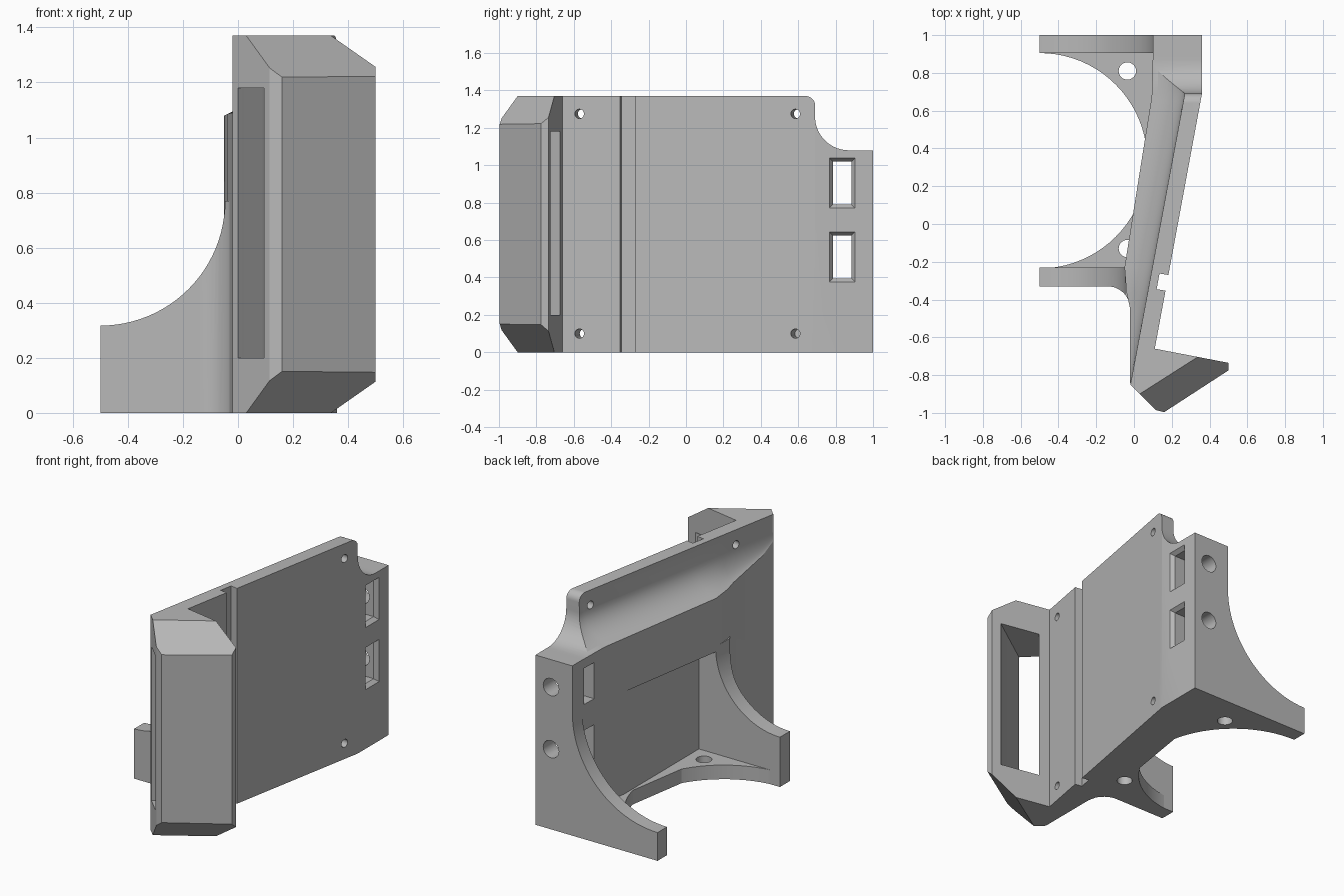
import bpy, bmesh, math
from mathutils import Vector

old = bpy.data.objects.get("Cube")
if old:
    bpy.data.objects.remove(old)

grey = bpy.data.materials.new("matte_grey")
grey.use_nodes = True
grey.diffuse_color = (0.48, 0.48, 0.48, 1)
grey.node_tree.nodes["Principled BSDF"].inputs["Base Color"].default_value = grey.diffuse_color


def finish(name, bm):
    bmesh.ops.recalc_face_normals(bm, faces=bm.faces)
    mesh = bpy.data.meshes.new(name)
    bm.to_mesh(mesh)
    bm.free()
    mesh.materials.append(grey)
    obj = bpy.data.objects.new(name, mesh)
    bpy.context.collection.objects.link(obj)
    return obj


def loft(name, rings):
    """Closed solid through rings of equal length."""
    bm = bmesh.new()
    loops = [[bm.verts.new(p) for p in ring] for ring in rings]
    n = len(loops[0])
    for a, b in zip(loops, loops[1:]):
        for i in range(n):
            j = (i + 1) % n
            bm.faces.new((a[i], a[j], b[j], b[i]))
    bm.faces.new(loops[0])
    bm.faces.new(loops[-1])
    return finish(name, bm)


def prism(name, pts, axis, lo, hi):
    """Extrude a 2D outline along an axis."""
    place = {"x": lambda p, h: (h, p[0], p[1]),
             "y": lambda p, h: (p[0], h, p[1]),
             "z": lambda p, h: (p[0], p[1], h)}[axis]
    return loft(name, [[place(p, h) for p in pts] for h in (lo, hi)])


def arc(cx, cy, r, start, end, n=24):
    angles = [math.radians(start + (end - start) * i / n) for i in range(n + 1)]
    return [(cx + r * math.cos(a), cy + r * math.sin(a)) for a in angles]


def rect(x0, y0, x1, y1):
    return [(x0, y0), (x1, y0), (x1, y1), (x0, y1)]


def circle(cx, cy, r):
    return arc(cx, cy, r, 0, 345, 23)


def cut(obj, cutters):
    for c in cutters:
        c.hide_render = True
        mod = obj.modifiers.new("cut", "BOOLEAN")
        mod.operation, mod.solver, mod.object = "DIFFERENCE", "EXACT", c
    bpy.context.view_layer.update()
    ev = obj.evaluated_get(bpy.context.evaluated_depsgraph_get())
    mesh = bpy.data.meshes.new_from_object(ev)
    obj.modifiers.clear()
    obj.data = mesh


HEIGHT = 1.37


def outer_x(y):
    return min(0.36, 0.11 + 0.185 * (y + 0.66))


def plate_x(y):
    return min(0.27, -0.02 + 0.187 * (y + 0.85))


# Slanted wall: thin at the top, coved out to a thick lower body
def wall_ring(y, low, cove_z):
    xo, xp, top = outer_x(y), plate_x(y), 1.25
    ring = [(xo, y, 0), (xo, y, HEIGHT), (xp + 0.001, y, HEIGHT)]
    end = math.radians(68)
    for i in range(11):
        t = end * i / 10
        fx = (1 - math.cos(t)) / (1 - math.cos(end))
        fz = math.sin(t) / math.sin(end)
        ring.append((xp - (xp - low) * fx, y, top - (top - cove_z) * fz))
    return ring + [(low, y, 0)]


stations = [(-0.845, -0.0205, 1.2), (-0.75, -0.02, 1.15), (-0.45, -0.02, 1.09),
            (-0.36, -0.04, 1.085), (-0.23, -0.05, 1.08), (0.65, 0.09, 1.08),
            (0.69, 0.095, 1.08), (0.9, 0.1, 1.08), (1.0, 0.1, 1.08)]
wall = loft("slanted_wall", [wall_ring(*s) for s in stations])

# Front hook with chamfered ends
hook = prism("front_hook", [(-0.02, -0.85), (0.115, -0.985), (0.16, -0.996), (0.5, -0.775),
                            (0.5, -0.735), (0.11, -0.66)], "z", 0, HEIGHT)
bm = bmesh.new()
bm.from_mesh(hook.data)
for z, dz in ((HEIGHT, 1), (0, -1)):
    bmesh.ops.bisect_plane(bm, geom=bm.verts[:] + bm.edges[:] + bm.faces[:],
                           plane_co=(0.03, -0.9, z), plane_no=Vector((0.538, -0.843, dz)),
                           clear_outer=True)
    bmesh.ops.holes_fill(bm, edges=[e for e in bm.edges if e.is_boundary])
bmesh.ops.recalc_face_normals(bm, faces=bm.faces)
bm.to_mesh(hook.data)
bm.free()

# Arms with concave upper edges
front_arm = prism("front_arm", [(0.0, 0), (-0.5, 0)] + arc(-0.5, 0.77, 0.453, -90, 0)
                  + [(0.0, 0.77)], "y", -0.45, -0.23)
back_arm = prism("back_arm", [(0.15, 0), (-0.5, 0)] + arc(-0.5, 0.78, 0.6, -90, 0)
                 + [(0.1, 1.08), (0.15, 1.08)], "y", 0.905, 1.0)

# Base gusset with round cut-out
gusset = prism("base_gusset", [(-0.5, 1.0)] + arc(-0.5, 0.335, 0.57, 90, -90, 40)
               + [(-0.5, -0.33), (0.08, -0.33), (0.12, 1.0)], "z", 0, 0.09)

# Cutters
slot = prism("slot_cutter", [(-0.053, -0.9), (0.05, -1.0), (0.095, -0.965), (0.44, -0.724),
                             (0.5, -0.66), (0.2, -0.64), (0.18, -0.675), (0.0, -0.87)],
             "z", 0.2, 1.18)
arm_fillet = prism("arm_fillet_cutter", [(-0.6, -0.33)] + arc(-0.14, -0.45, 0.12, 90, 0, 12)
                   + [(-0.02, -0.6), (-0.6, -0.6)], "z", -0.1, 1.2)
corner = prism("corner_cutter", [(1.1, 1.08)] + arc(0.87, 1.26, 0.18, 270, 180, 14)
               + arc(0.64, 1.32, 0.05, 0, 90, 8) + [(0.64, 1.5), (1.1, 1.5)], "x", -1, 1)
notch = prism("notch_cutter", [(0.24, -0.28), (0.135, -0.262), (0.12, -0.345), (0.24, -0.365)],
              "z", -0.1, 1.5)
pocket = prism("pocket_cutter", rect(-0.6, -0.23, 0.07, 0.62), "z", 0.09, 0.74)
gusset_holes = [prism("gusset_hole_cutter", circle(-0.035, y, 0.046), "z", -0.1, 0.3)
                for y in (-0.13, 0.81)]

windows = []
for z in (0.905, 0.51):
    windows.append(prism("window_cutter", rect(0.785, z - 0.115, 0.885, z + 0.115), "x", -0.1, 0.5))
    rings = [[(x, 0.835 + sy * (0.05 + g), z + sz * (0.115 + g))
              for sy, sz in ((-1, -1), (1, -1), (1, 1), (-1, 1))]
             for x, g in ((0.335, 0.0), (0.361, 0.02))]
    windows.append(loft("window_bevel_cutter", rings))
    windows.append(prism("bolt_hole_cutter", circle(0.25, z, 0.055), "y", 0.83, 1.1))

screw_holes = []
for y, z, depth in ((-0.57, 1.275, 0.4), (0.585, 1.275, 0.4), (-0.57, 0.1, 0.4), (0.585, 0.1, 0.12)):
    start = Vector((outer_x(y), y, 0))
    normal = Vector((0.983, -0.182, 0))
    side = Vector((0.182, 0.983, 0))
    rings = [[start + normal * d + side * u + Vector((0, 0, w)) for u, w in circle(0, z, 0.025)]
             for d in (0.03, -depth)]
    screw_holes.append(loft("screw_hole_cutter", rings))

cut(wall, [corner, notch, pocket, slot] + gusset_holes + windows + screw_holes)
cut(hook, [slot])
cut(front_arm, [arm_fillet])
cut(gusset, gusset_holes)
for c in [slot, arm_fillet, corner, notch, pocket] + gusset_holes + windows + screw_holes:
    bpy.data.objects.remove(c)

# Smooth curved faces, keep edges crisp
bpy.ops.object.select_all(action="DESELECT")
for obj in (wall, hook, front_arm, back_arm, gusset):
    obj.select_set(True)
    bpy.context.view_layer.objects.active = obj
bpy.ops.object.shade_smooth_by_angle(angle=math.radians(25))
